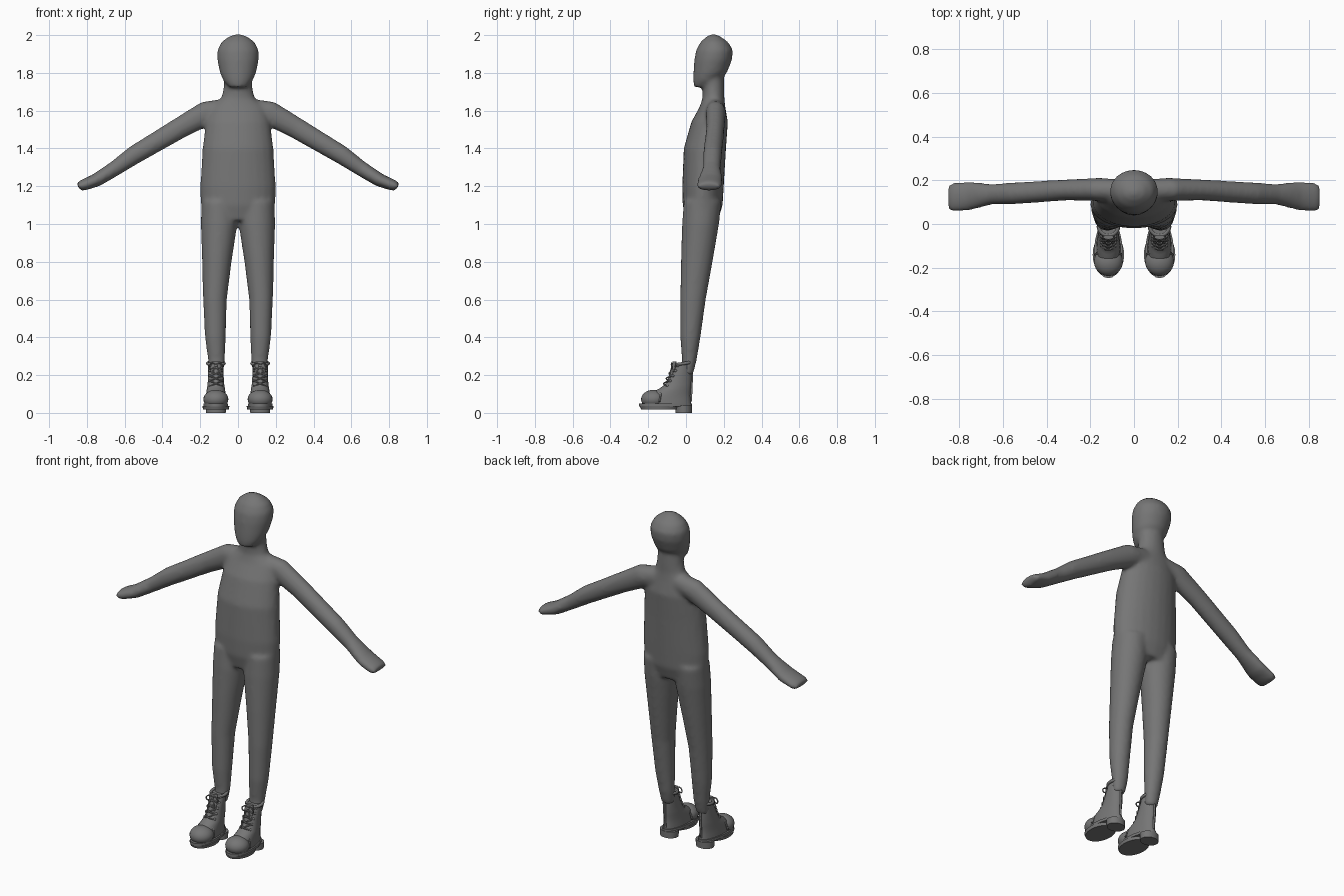
import bpy, bmesh
from math import sin, cos, pi
from mathutils import Vector

if "Cube" in bpy.data.objects:
    bpy.data.objects.remove(bpy.data.objects["Cube"])

grey = bpy.data.materials.new("plain grey")
grey.use_nodes = True
grey.diffuse_color = (0.18, 0.18, 0.18, 1)
grey.node_tree.nodes["Principled BSDF"].inputs["Base Color"].default_value = (0.18, 0.18, 0.18, 1)

X, Y, Z = Vector((1, 0, 0)), Vector((0, 1, 0)), Vector((0, 0, 1))


def loft(bm, rings, u=X, v=Y, n=24, egg=0.0):
    """Skin (x, y, z, ru, rv) rings; egg narrows the rear of each ring."""
    loops = []
    for x, y, z, ru, rv in rings:
        c, loop = Vector((x, y, z)), []
        for i in range(n):
            a = 2 * pi * i / n
            w = 1 - egg * (1 + sin(a)) / 2
            loop.append(bm.verts.new(c + u * ru * w * cos(a) + v * rv * sin(a)))
        loops.append(loop)
    for a, b in zip(loops, loops[1:]):
        for i in range(n):
            j = (i + 1) % n
            bm.faces.new((a[i], a[j], b[j], b[i]))
    bm.faces.new(loops[0][::-1])
    bm.faces.new(loops[-1])


def finish(name, bm, angle=0.8):
    bmesh.ops.recalc_face_normals(bm, faces=bm.faces)
    mesh = bpy.data.meshes.new(name)
    bm.to_mesh(mesh)
    bm.free()
    mesh.materials.append(grey)
    ob = bpy.data.objects.new(name, mesh)
    bpy.context.collection.objects.link(ob)
    bpy.ops.object.select_all(action='DESELECT')
    ob.select_set(True)
    bpy.context.view_layer.objects.active = ob
    bpy.ops.object.shade_smooth_by_angle(angle=angle)
    return ob


def solid(name, rings, **kw):
    bm = bmesh.new()
    loft(bm, rings, **kw)
    return finish(name, bm)


def ball(name, centre, size):
    bm = bmesh.new()
    bmesh.ops.create_uvsphere(bm, u_segments=24, v_segments=14, radius=1)
    bmesh.ops.scale(bm, vec=size, verts=bm.verts)
    bmesh.ops.translate(bm, vec=centre, verts=bm.verts)
    return finish(name, bm, pi)


def cord(name, points, radius, cyclic=False):
    curve = bpy.data.curves.new(name, 'CURVE')
    curve.dimensions = '3D'
    curve.bevel_depth = radius
    curve.bevel_resolution = 1
    curve.resolution_u = 5
    curve.use_fill_caps = True
    sp = curve.splines.new('BEZIER')
    sp.bezier_points.add(len(points) - 1)
    for bp, p in zip(sp.bezier_points, points):
        bp.co = p
        bp.handle_left_type = bp.handle_right_type = 'AUTO'
    sp.use_cyclic_u = cyclic
    curve.materials.append(grey)
    ob = bpy.data.objects.new(name, curve)
    bpy.context.collection.objects.link(ob)
    return ob


# Body: torso, head, arms and legs fused into one smooth skin
bm = bmesh.new()
loft(bm, [(0, .085, 1.02, .185, .085), (0, .088, 1.1, .197, .106), (0, .09, 1.2, .2, .11),
          (0, .1, 1.4, .188, .112), (0, .125, 1.54, .17, .097), (0, .14, 1.62, .145, .068),
          (0, .145, 1.665, .09, .058), (0, .145, 1.71, .078, .058), (0, .14, 1.8, .072, .06)])
loft(bm, [(0, .073, 1.725, .045, .03), (0, .105, 1.758, .077, .067), (0, .128, 1.8, .096, .089),
          (0, .144, 1.87, .11, .1), (0, .151, 1.92, .11, .098), (0, .15, 1.963, .088, .074),
          (0, .146, 1.992, .05, .038), (0, .145, 2.004, .015, .012)])
for s in (1, -1):
    loft(bm, [(s * .06, .155, 1.61, .06, .05), (s * .16, .158, 1.59, .066, .053),
              (s * .305, .156, 1.51, .057, .048), (s * .55, .14, 1.365, .05, .05),
              (s * .65, .136, 1.295, .041, .047), (s * .75, .128, 1.232, .036, .066),
              (s * .825, .122, 1.203, .03, .068), (s * .845, .122, 1.195, .022, .058)],
         u=Vector((s * .52, 0, .85)))
    loft(bm, [(s * .1, .088, 1.12, .094, .1), (s * .1, .077, 1, .097, .098),
              (s * .112, .057, .8, .078, .084), (s * .122, .037, .6, .063, .068),
              (s * .12, .023, .4, .055, .054), (s * .114, .018, .28, .045, .039),
              (s * .114, .005, .2, .036, .032)])
body = finish("body", bm, pi)
remesh = body.modifiers.new("fuse", 'REMESH')
remesh.mode = 'VOXEL'
remesh.voxel_size = 0.011
remesh.use_smooth_shade = True
smooth = body.modifiers.new("soften", 'SMOOTH')
smooth.factor = 0.5
smooth.iterations = 8


def boot(side, s):
    cx = s * .117
    # Leather upper with rounded toe cap
    solid(side + "_boot_upper",
          [(cx, -.1, .04, .062, .128), (cx, -.098, .075, .06, .122), (cx, -.085, .105, .057, .108),
           (cx, -.058, .128, .053, .084), (cx, -.042, .15, .049, .07), (cx, -.03, .19, .046, .06),
           (cx, -.016, .235, .046, .046), (cx, -.01, .262, .046, .041)], egg=.2)
    ball(side + "_toe_cap", (cx, -.172, .072), (.066, .066, .05))
    cord(side + "_toe_seam", [(cx - .06, -.14, .06), (cx - .042, -.132, .108),
                              (cx, -.13, .124), (cx + .042, -.132, .108), (cx + .06, -.14, .06)], .005)
    # Welt, sole and stacked heel
    solid(side + "_welt", [(cx, -.108, .034, .074, .14), (cx, -.108, .05, .074, .14)], egg=.25)
    solid(side + "_sole", [(cx, -.14, .018, .068, .098), (cx, -.14, .036, .072, .105)])
    solid(side + "_heel", [(cx, -.012, 0, .052, .044), (cx, -.012, .038, .054, .045)])
    # Padded collar, heel strap and tongue
    cord(side + "_collar", [(cx + .044 * cos(a), -.01 + .042 * sin(a), .262 + .006 * sin(a))
                            for a in (i * pi / 4 for i in range(8))], .009, True)
    cord(side + "_heel_strap", [(cx, .03, .255), (cx, .031, .18), (cx, .026, .06)], .006)
    solid(side + "_tongue", [(cx, -.105, .135, .022, .012), (cx, -.08, .19, .025, .012),
                             (cx, -.064, .24, .028, .012), (cx, -.06, .272, .024, .01)])
    # Eyelets and crossed laces up the front
    rows = [(-.115 + .014 * i, .142 + .027 * i) for i in range(5)]
    for y, z in rows:
        for e in (-1, 1):
            ball(side + "_eyelet", (cx + e * .032, y + .018, z), (.007, .008, .007))
    for (y0, z0), (y1, z1) in zip(rows, rows[1:]):
        for e in (-1, 1):
            cord(side + "_lace", [(cx + e * .032, y0 + .012, z0),
                                  (cx, (y0 + y1) / 2 - .01, (z0 + z1) / 2),
                                  (cx - e * .032, y1 + .012, z1)], .004)
    # Bow with two loops and two loose ends
    y, z = rows[-1]
    ball(side + "_bow_knot", (cx, y - .012, z), (.009, .008, .008))
    for e in (-1, 1):
        cord(side + "_bow_loop", [(cx, y - .012, z), (cx + e * .022, y - .018, z + .012),
                                  (cx + e * .036, y - .016, z - .014),
                                  (cx + e * .016, y - .016, z - .012)], .0035, True)
        cord(side + "_bow_end", [(cx, y - .012, z), (cx + e * .014, y - .022, z - .025),
                                 (cx + e * .02, y - .03, z - .06)], .0035)


boot("left", 1)
boot("right", -1)
